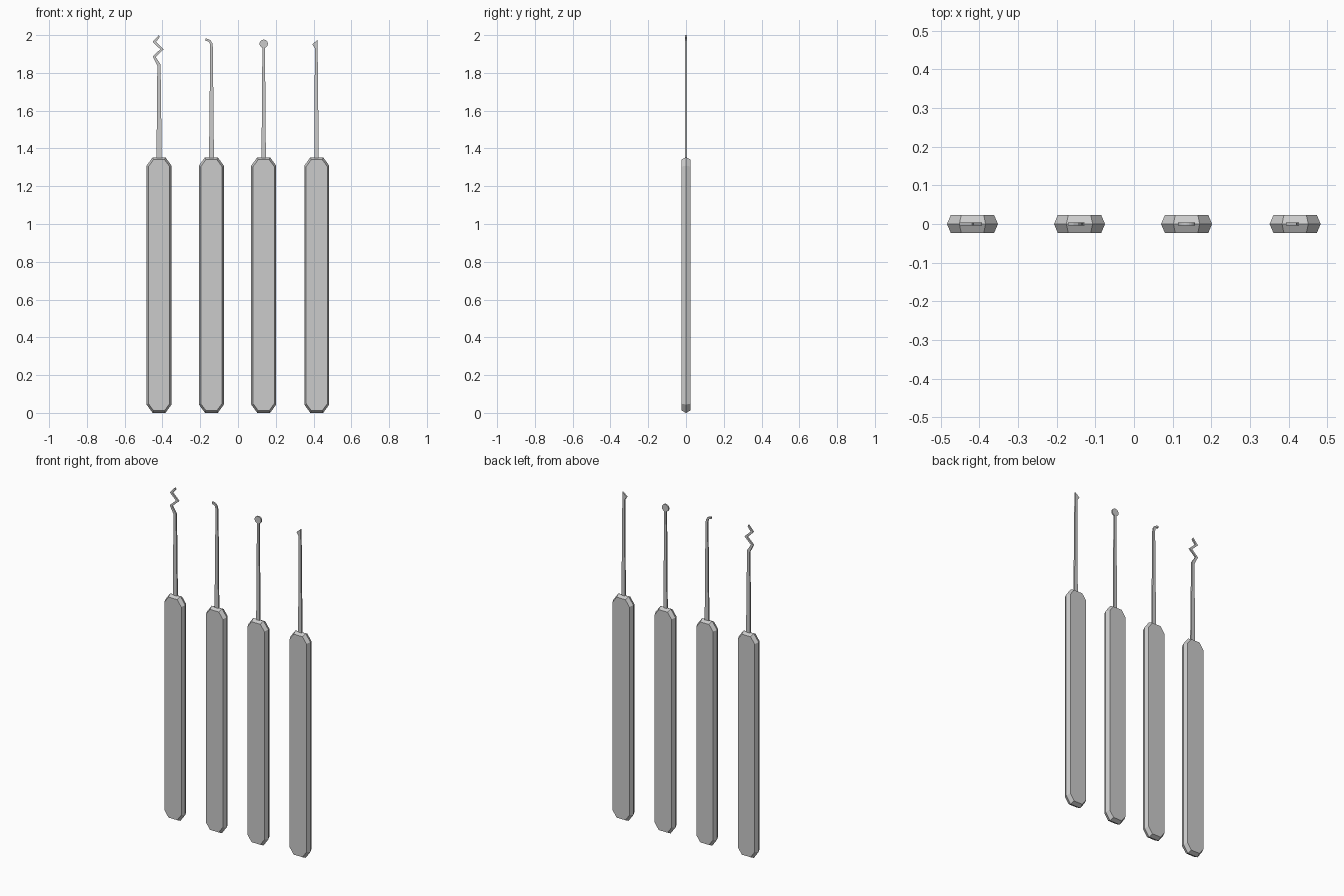
import bpy, bmesh
from math import cos, sin, radians

if "Cube" in bpy.data.objects:
    bpy.data.objects.remove(bpy.data.objects["Cube"])


def finish(bm, name):
    bmesh.ops.recalc_face_normals(bm, faces=bm.faces)
    mesh = bpy.data.meshes.new(name)
    bm.to_mesh(mesh)
    bm.free()
    obj = bpy.data.objects.new(name, mesh)
    bpy.context.collection.objects.link(obj)
    return obj


def octagon(half_w, low, high, cut_x, cut_z):
    """Tall rectangle with clipped corners, as x/z points."""
    return [(-half_w + cut_x, low), (half_w - cut_x, low),
            (half_w, low + cut_z), (half_w, high - cut_z),
            (half_w - cut_x, high), (-half_w + cut_x, high),
            (-half_w, high - cut_z), (-half_w, low + cut_z)]


def handle(name, cx):
    # Front and back faces taper out to a ridge along the middle
    bm = bmesh.new()
    inner = octagon(0.056, 0.012, 1.341, 0.027, 0.037)
    outer = octagon(0.066, 0.0, 1.353, 0.032, 0.044)
    rings = [[bm.verts.new((cx + x, y, z)) for x, z in ring]
             for ring, y in ((inner, -0.0235), (outer, 0), (inner, 0.0235))]
    bm.faces.new(rings[0])
    bm.faces.new(rings[2])
    for a, b in zip(rings, rings[1:]):
        for i in range(8):
            j = (i + 1) % 8
            bm.faces.new((a[i], a[j], b[j], b[i]))
    return finish(bm, name)


def blade(name, cx, outline, t=0.0045):
    # Flat sheet cut to the outline
    bm = bmesh.new()
    face = bm.faces.new([bm.verts.new((cx + x, -t, z)) for x, z in outline])
    new = bmesh.ops.extrude_face_region(bm, geom=[face], use_keep_orig=True)
    verts = [v for v in new["geom"] if isinstance(v, bmesh.types.BMVert)]
    bmesh.ops.translate(bm, verts=verts, vec=(0, 2 * t, 0))
    return finish(bm, name)


# Outlines relative to each handle centre, counter-clockwise from the base
zigzag = [(-0.014, 1.30), (0.015, 1.30), (0.008, 1.845), (-0.018, 1.885),
          (0.025, 1.925), (-0.016, 1.964), (0.004, 1.99), (-0.001, 2.0),
          (-0.034, 1.964), (0.007, 1.925), (-0.034, 1.887), (-0.009, 1.838)]

hook = [(-0.013, 1.30), (0.014, 1.30), (0.008, 1.935), (0.005, 1.957),
        (-0.004, 1.972), (-0.016, 1.979), (-0.030, 1.982), (-0.030, 1.970),
        (-0.018, 1.967), (-0.010, 1.960), (-0.007, 1.949), (-0.006, 1.935)]

ball = [(-0.012, 1.30), (0.012, 1.30)] + [
    (0.022 * cos(radians(a)), 1.954 + 0.022 * sin(radians(a)))
    for a in range(-72, 253, 18)]

half_diamond = [(-0.013, 1.30), (0.011, 1.30), (0.004, 1.975),
                (-0.024, 1.951), (-0.010, 1.930)]

parts = [("zigzag", -0.418, zigzag), ("hook", -0.141, hook),
         ("ball", 0.136, ball), ("half_diamond", 0.417, half_diamond)]
for label, cx, outline in parts:
    handle(label + "_handle", cx)
    blade(label + "_blade", cx, outline)
